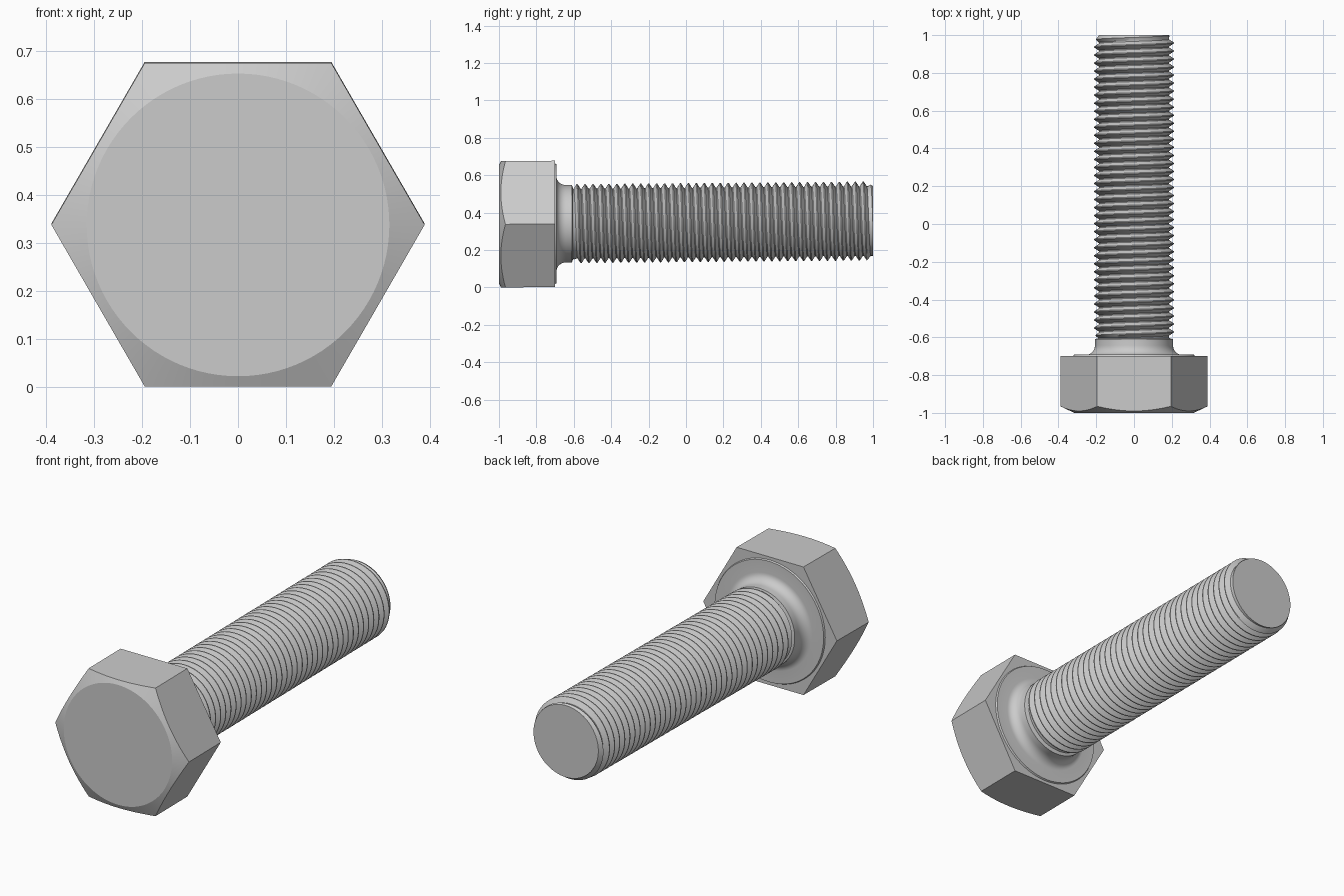
import bpy, bmesh
from math import sin, cos, pi, radians, sqrt

if "Cube" in bpy.data.objects:
    bpy.data.objects.remove(bpy.data.objects["Cube"])

N = 96            # segments around the axis
TILT = 0.009      # the bolt lies very slightly nose-up
FLAT = 0.3375     # half the width across the flats
SHANK, ROOT, CREST = 0.207, 0.186, 0.211


def point(r, a, y):
    return (r * sin(a), y, r * cos(a) + 0.339 + TILT * (y + 0.85))


def loft(name, rings, columns, angle, caps):
    """Skin rows of points (each closed when its ends coincide) into an object."""
    bm = bmesh.new()
    rows = [[bm.verts.new(p) for p in ring] for ring in rings]
    for a, b in zip(rows, rows[1:]):
        for i in range(columns):
            bm.faces.new((a[i], a[i + 1], b[i + 1], b[i]))
    for row in caps:
        bm.faces.new(rows[row][:columns])
    bmesh.ops.remove_doubles(bm, verts=bm.verts, dist=1e-5)
    bmesh.ops.dissolve_degenerate(bm, edges=bm.edges, dist=1e-5)
    bmesh.ops.recalc_face_normals(bm, faces=bm.faces)
    me = bpy.data.meshes.new(name)
    bm.to_mesh(me)
    bm.free()
    ob = bpy.data.objects.new(name, me)
    bpy.context.collection.objects.link(ob)
    bpy.ops.object.select_all(action='DESELECT')
    ob.select_set(True)
    bpy.context.view_layer.objects.active = ob
    bpy.ops.object.shade_smooth_by_angle(angle=radians(angle))
    return ob


angles = [2 * pi * i / N for i in range(N + 1)]


def circle(r, y):
    return [point(r, a, y) for a in angles]


def hex_radius(a):
    return FLAT / cos((a + pi / 6) % (pi / 3) - pi / 6)


# Chamfered hexagonal head, washer face, fillet and plain neck
FACE = 0.316
chamfer = [point(hex_radius(a), a, -1 + 0.47 * (hex_radius(a) - FACE)) for a in angles]
base = [point(hex_radius(a), a, -0.70) for a in angles]
rings = [circle(FACE, -1), chamfer, base, circle(0.322, -0.70), circle(0.318, -0.692)]
for k in range(9):
    t = k / 8 * pi / 2
    rings.append(circle(SHANK + 0.045 * (1 - sin(t)), -0.692 + 0.05 * (1 - cos(t))))
rings += [circle(SHANK, -0.61), circle(ROOT, -0.603), circle(ROOT - 0.02, -0.603)]
loft("head_and_neck", rings, N, 25, (0, -1))

# Helical thread: rows follow the helix, so crests and roots stay crisp
Y0, Y1, PITCH = -0.606, 1.0, 0.0425
PROFILE = ((0.0, 0), (0.12, 0), (0.5, 1), (0.62, 1))
turns = int((Y1 - Y0) / PITCH) + 2
rows = []
for turn in range(-1, turns):
    for offset, height in PROFILE:
        row = []
        for a in angles:
            y = min(max(Y0 + (turn + offset + a / (2 * pi)) * PITCH, Y0), Y1)
            fade = min(1, (y - Y0) / 0.02, (Y1 - y) / 0.035)
            row.append(point(ROOT + (CREST - ROOT) * height * fade, a, y))
        rows.append(row)
rows = [circle(ROOT, Y0)] + rows + [circle(ROOT + 0.003, Y1)]
loft("threaded_shank", rows, N, 30, (0, -1))
